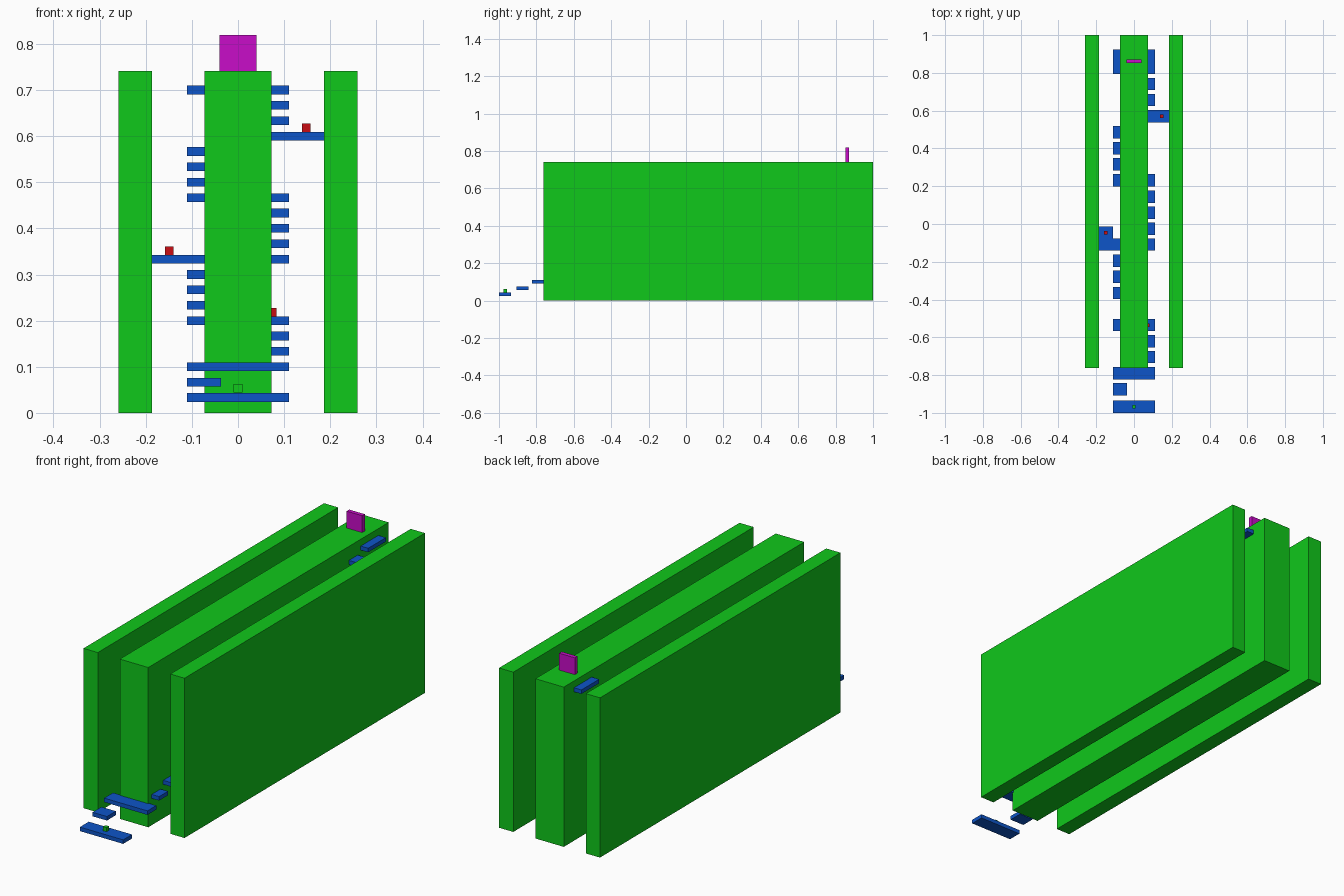
import bpy
import bmesh
from mathutils import Matrix

if "Cube" in bpy.data.objects:
    bpy.data.objects.remove(bpy.data.objects["Cube"])


def material(name, r, g, b):
    m = bpy.data.materials.new(name)
    m.diffuse_color = (r, g, b, 1)
    m.use_nodes = True
    m.node_tree.nodes["Principled BSDF"].inputs["Base Color"].default_value = m.diffuse_color
    return m


GREEN = material("green", 0.005, 0.58, 0.011)
BLUE = material("blue", 0.004, 0.09, 0.58)
RED = material("red", 0.58, 0.004, 0.007)
MAGENTA = material("magenta", 0.58, 0.004, 0.58)


def box(name, x, y, z, mat):
    """Box from (min, max) pairs on each axis."""
    size = [b - a for a, b in (x, y, z)]
    centre = [(a + b) / 2 for a, b in (x, y, z)]
    bm = bmesh.new()
    bmesh.ops.create_cube(bm, size=1, matrix=Matrix.Diagonal((*size, 1)))
    mesh = bpy.data.meshes.new(name)
    bm.to_mesh(mesh)
    bm.free()
    mesh.materials.append(mat)
    ob = bpy.data.objects.new(name, mesh)
    ob.location = centre
    bpy.context.collection.objects.link(ob)
    return ob


def cube(name, x, y, z, mat, s=0.0185):
    h = s / 2
    return box(name, (x - h, x + h), (y - h, y + h), (z - h, z + h), mat)


# Tall walls: central pillar and two side walls
WALL_Y, WALL_Z = (-0.762, 1.0), (0.0, 0.741)
box("centre_wall", (-0.073, 0.073), WALL_Y, WALL_Z, GREEN)
box("left_wall", (-0.259, -0.186), WALL_Y, WALL_Z, GREEN)
box("right_wall", (0.186, 0.259), WALL_Y, WALL_Z, GREEN)

# Rising platforms: x range, y centre, depth; level sets the height
D = 0.065
FULL, LEFT, RIGHT = (-0.111, 0.111), (-0.111, -0.037), (0.037, 0.111)
platforms = [
    (1, FULL, -0.9675, D), (2, LEFT, -0.875, D), (3, FULL, -0.79, D),
    (4, RIGHT, -0.704, D), (5, RIGHT, -0.62, D), (6, FULL, -0.535, D),
    (10, (-0.186, 0.111), -0.109, D), (14, FULL, 0.231, D),
    (18, (0.037, 0.186), 0.571, D), (19, RIGHT, 0.656, D),
    (20, RIGHT, 0.741, D), (21, FULL, 0.86, 0.13),
]
# Regular flights between the landings
for first, side, y0 in ((7, LEFT, -0.365), (11, RIGHT, -0.025), (15, LEFT, 0.316)):
    platforms += [(first + i, side, y0 + 0.085 * i, D) for i in range(3)]

for level, x, y, depth in sorted(platforms):
    z = level / 30
    box(f"platform_{level:02d}", x, (y - depth / 2, y + depth / 2),
        (z - 0.0093, z + 0.0093), BLUE)

# Side ledge joined to the middle landing
box("side_ledge", (-0.186, -0.111), (-0.0765, -0.014), (0.324, 0.3426), BLUE)

# Small cubes: start marker and pickups
cube("start_marker", 0, -0.9675, 0.0535, GREEN)
for i, (x, y, z) in enumerate([(0.074, -0.535, 0.2185), (-0.149, -0.046, 0.3518),
                               (0.148, 0.571, 0.6185)]):
    cube(f"pickup_{i + 1}", x, y, z, RED)

# Goal panel
box("goal_panel", (-0.04, 0.04), (0.853, 0.872), (0.709, 0.819), MAGENTA)
